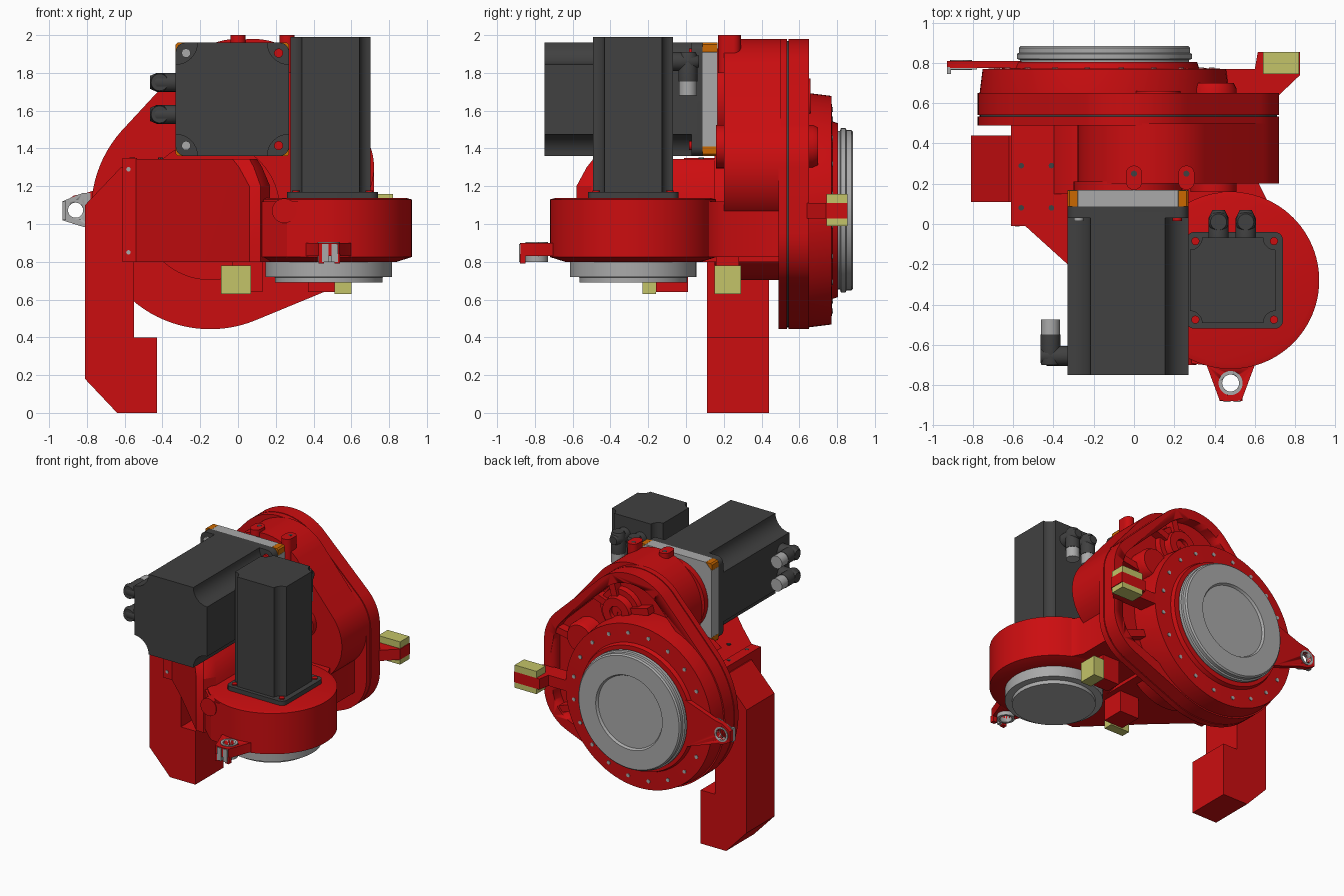
import bpy, bmesh, math
from mathutils import Vector
from mathutils.geometry import convex_hull_2d

cube = bpy.data.objects.get("Cube")
if cube:
    bpy.data.objects.remove(cube, do_unlink=True)


def material(name, rgb):
    m = bpy.data.materials.new(name)
    m.use_nodes = True
    m.diffuse_color = (*rgb, 1)
    m.node_tree.nodes["Principled BSDF"].inputs["Base Color"].default_value = (*rgb, 1)
    return m


RED = material("red paint", (0.60, 0.004, 0.005))
DARK = material("dark grey", (0.052, 0.052, 0.052))
GREY = material("light grey", (0.40, 0.40, 0.40))
YELLOW = material("pale yellow", (0.55, 0.55, 0.14))
ORANGE = material("orange", (0.60, 0.14, 0.0))

# Maps a profile point (u, v) and a depth w to a position, by extrusion axis
AXES = {"x": lambda u, v, w: (w, u, v),
        "y": lambda u, v, w: (u, w, v),
        "z": lambda u, v, w: (u, v, w)}


def loft(name, mat, axis, sections):
    """Join closed profiles [(points, depth), ...] with equal point counts."""
    bm = bmesh.new()
    loops = [[bm.verts.new(AXES[axis](p[0], p[1], w)) for p in pts] for pts, w in sections]
    n = len(loops[0])
    for a, b in zip(loops, loops[1:]):
        for i in range(n):
            bm.faces.new((a[i], a[(i + 1) % n], b[(i + 1) % n], b[i]))
    bm.faces.new(loops[0])
    bm.faces.new(loops[-1])
    bmesh.ops.recalc_face_normals(bm, faces=bm.faces)
    me = bpy.data.meshes.new(name)
    bm.to_mesh(me)
    bm.free()
    me.materials.append(mat)
    ob = bpy.data.objects.new(name, me)
    bpy.context.collection.objects.link(ob)
    bpy.ops.object.select_all(action="DESELECT")
    ob.select_set(True)
    bpy.context.view_layer.objects.active = ob
    bpy.ops.object.shade_smooth_by_angle(angle=math.radians(30))
    return ob


def prism(name, mat, axis, pts, w0, w1):
    return loft(name, mat, axis, [(pts, w0), (pts, w1)])


def circle(u, v, r, n=64):
    return [(u + r * math.cos(2 * math.pi * i / n), v + r * math.sin(2 * math.pi * i / n)) for i in range(n)]


def lathe(name, mat, axis, c, steps, n=64):
    """Stepped disc from (radius, depth) pairs."""
    return loft(name, mat, axis, [(circle(*c, r, n), w) for r, w in steps])


def box(name, mat, x, y, z):
    return prism(name, mat, "z", [(x[0], y[0]), (x[1], y[0]), (x[1], y[1]), (x[0], y[1])], *z)


def hull(circles, inset=0.0):
    pts = [Vector(p) for u, v, r in circles for p in circle(u, v, r - inset, 96)]
    return [pts[i] for i in convex_hull_2d(pts)]


def square(u, v, h, r, concave=False):
    """Square of half-size h with rounded or scooped corners."""
    pts = []
    for k in range(4):
        su, sv = ((1, 1), (-1, 1), (-1, -1), (1, -1))[k]
        d = h if concave else h - r
        for i in range(9):
            a = math.pi / 2 * (k + i / 8)
            if concave:
                a = math.pi * (1.5 + k / 2) - math.pi / 2 * i / 8
            pts.append((u + su * d + r * math.cos(a), v + sv * d + r * math.sin(a)))
    return pts


def cut(ob, cutter):
    mod = ob.modifiers.new("cut", "BOOLEAN")
    mod.object = cutter
    mod.solver = "EXACT"
    bpy.context.view_layer.objects.active = ob
    bpy.ops.object.modifier_apply(modifier="cut")
    bpy.data.objects.remove(cutter, do_unlink=True)


# --- Rear gear housing ---
AX = (-0.147, 1.073)
REAR = [(*AX, 0.63), (0.0, 1.60, 0.38), (0.40, 1.30, 0.32), (0.42, 0.95, 0.30)]
FRONT = [(0.08, 1.62, 0.36), (0.40, 1.30, 0.32), (0.15, 1.35, 0.35)]
prism("rear_housing_front", RED, "y", hull(FRONT), 0.20, 0.50)
prism("rear_housing_plate", RED, "y", hull(REAR), 0.49, 0.535)
prism("rear_housing_seam", DARK, "y", hull(REAR, 0.01), 0.53, 0.545)
rim = prism("rear_housing_rim", RED, "y", hull(REAR), 0.542, 0.65)
cut(rim, prism("pocket_cutter", RED, "y", hull(REAR, 0.075), 0.57, 0.70))
lathe("output_ring", RED, "y", AX, [(0.62, 0.55), (0.62, 0.65), (0.605, 0.77), (0.47, 0.775), (0.46, 0.805)], 96)
lathe("housing_neck", RED, "y", AX, [(0.37, 0.15), (0.37, 0.50)])
lathe("shaft_boss", RED, "y", (0.12, 1.66), [(0.17, 0.55), (0.16, 0.61), (0.12, 0.61), (0.11, 0.66), (0.05, 0.66), (0.05, 0.63)])
lathe("side_boss", RED, "y", (0.395, 1.41), [(0.115, 0.16), (0.115, 0.67), (0.10, 0.70)])
for i, (u, v, ang) in enumerate([(0.12, 1.66, 75), (0.12, 1.66, 165), (0.12, 1.66, 20), (0.40, 1.35, 10), (-0.147, 1.073, 135), (0.2, 0.95, -20)]):
    c, s = math.cos(math.radians(ang)), math.sin(math.radians(ang))
    L = {4: 0.6, 5: 0.44}.get(i, 0.26)
    prism("pocket_rib_%d" % i, RED, "y", [(u - s * .025, v + c * .025), (u + s * .025, v - c * .025),
          (u + c * L + s * .025, v + s * L - c * .025), (u + c * L - s * .025, v + s * L + c * .025)], 0.56, 0.635)

# Output flange with shallow recess
lathe("output_flange", GREY, "y", AX, [(0.42, 0.79), (0.42, 0.815), (0.435, 0.82), (0.435, 0.845), (0.425, 0.85),
      (0.425, 0.875), (0.415, 0.885), (0.275, 0.885), (0.265, 0.868)], 96)
for i in range(20):
    a = 2 * math.pi * (i + 0.5) / 20
    lathe("ring_bolt_%d" % i, GREY, "y", (AX[0] + 0.54 * math.cos(a), AX[1] + 0.54 * math.sin(a)),
          [(0.014, 0.76), (0.014, 0.777)], 12)

# Eye lugs on top of the housing
for x in (0.0, 0.26):
    prism("top_lug", RED, "z", hull([(x, 0.25, 0.04), (x, 0.21, 0.04)]), 1.80, 2.0)
    lathe("top_lug_hole", DARK, "z", (x, 0.25), [(0.015, 1.99), (0.015, 2.001)], 16)

# Index lug of the rear unit
prism("rear_index_lug", RED, "y", [(-0.56, 1.25), (-0.80, 1.165), (-0.87, 1.15), (-0.93, 1.11),
      (-0.93, 1.03), (-0.87, 1.0), (-0.80, 0.985), (-0.56, 0.90)], 0.775, 0.81)
lug = prism("rear_index_face", GREY, "y", [(-0.78, 1.165), (-0.82, 1.165), (-0.93, 1.12), (-0.93, 1.02),
            (-0.82, 0.985), (-0.78, 0.985)], 0.768, 0.775)
lathe("rear_index_bush", GREY, "y", (-0.86, 1.073), [(0.055, 0.765), (0.055, 0.815)], 32)
for o in ("rear_index_lug", "rear_index_face", "rear_index_bush"):
    cut(bpy.data.objects[o], prism("hole_cutter", GREY, "y", circle(-0.86, 1.073, 0.04, 32), 0.7, 0.9))
box("rear_index_tab", GREY, (-0.93, -0.91), (0.745, 0.78), (1.02, 1.12))

# --- Sensor bracket at the side ---
prism("sensor_bracket", RED, "z", [(0.42, 0.77), (0.6, 0.77), (0.615, 0.855), (0.825, 0.855), (0.825, 0.74),
      (0.72, 0.64), (0.42, 0.64)], 1.03, 1.11)
for z in ((0.99, 1.03), (1.11, 1.16)):
    box("sensor_pad", YELLOW, (0.64, 0.82), (0.745, 0.855), z)

# --- Connecting body under the large motor ---
low = [(-0.54, 0.5), (-0.54, -0.01), (-0.33, -0.20), (0.06, -0.58), (0.12, -0.58), (0.17, -0.5), (0.17, 0.5)]
top = [(-0.54, 0.5), (-0.54, -0.01), (-0.33, -0.20), (-0.03, -0.49), (0.06, -0.49), (0.10, -0.42), (0.10, 0.5)]
mid = [(a[0] * .4 + b[0] * .6, a[1] * .4 + b[1] * .6) for a, b in zip(low, top)]
loft("connecting_body", RED, "z", [(low, 0.80), (low, 1.20), (mid, 1.30), (top, 1.345)])
box("side_plate", RED, (-0.612, -0.535), (-0.01, 0.50), (0.80, 1.35))
for x in (-0.56, -0.41):
    for y in (0.08, 0.29):
        lathe("plate_screw", DARK, "z", (x, y), [(0.014, 1.33), (0.014, 1.352)], 12)
for z in (0.85, 1.29):
    lathe("plate_front_screw", GREY, "y", (-0.58, z), [(0.012, -0.013), (0.012, 0.01)], 12)

# Support foot
prism("support_foot", RED, "y", [(-0.64, 0), (-0.43, 0), (-0.43, 0.40), (-0.55, 0.40), (-0.55, 1.30),
      (-0.62, 1.30), (-0.81, 1.10), (-0.81, 0.18)], 0.11, 0.44)

# --- Front gear unit ---
C = (0.48, -0.28)
lathe("front_housing", RED, "z", C, [(0.36, 0.80), (0.44, 0.825), (0.44, 1.13), (0.41, 1.138)], 96)
prism("front_housing_neck", RED, "z", [(0.05, -0.50), (0.20, -0.64), (0.26, -0.69), (0.48, -0.715), (0.83, -0.03), (0.74, 0.03),
      (0.66, 0.12), (0.62, 0.20), (0.62, 0.5), (0.05, 0.5)], 0.825, 1.12)
lathe("front_housing_ear", RED, "y", (0.245, 1.07), [(0.065, -0.70), (0.065, -0.4)], 32)
lathe("front_output_flange", GREY, "z", C, [(0.285, 0.69), (0.285, 0.718), (0.335, 0.72), (0.335, 0.815), (0.30, 0.83)], 96)
prism("front_index_lug", RED, "z", [(0.29, -0.64), (0.36, -0.70), (0.425, -0.875), (0.455, -0.88), (0.505, -0.88),
      (0.535, -0.875), (0.60, -0.70), (0.67, -0.64)], 0.83, 0.90)
lathe("front_index_bush", GREY, "z", (0.48, -0.79), [(0.06, 0.80), (0.06, 0.905)], 32)
for o in ("front_index_lug", "front_index_bush"):
    cut(bpy.data.objects[o], prism("hole_cutter", GREY, "z", circle(0.48, -0.79, 0.042, 32), 0.7, 1.0))
for x in (0.425, 0.51):
    box("front_index_tab", RED, (x, x + 0.03), (-0.88, -0.85), (0.79, 0.84))
for x in (0.445, 0.495):
    box("front_index_key", GREY, (x, x + 0.035), (-0.885, -0.86), (0.80, 0.895))

# Sensors under the front unit
box("sensor_block_left", YELLOW, (0.51, 0.60), (0.15, 0.29), (0.63, 0.78))
box("sensor_holder_left", RED, (0.37, 0.51), (0.16, 0.28), (0.64, 0.83))
box("sensor_block_right", YELLOW, (-0.09, 0.07), (-0.23, -0.16), (0.63, 0.78))
box("sensor_holder_right", RED, (-0.03, 0.13), (-0.16, 0.01), (0.64, 0.83))

# --- Large motor ---
M = (-0.03, 1.66)
prism("large_motor_body", DARK, "y", square(*M, 0.30, 0.115, True), -0.75, 0.06)
prism("large_motor_flange", DARK, "y", square(*M, 0.30, 0.05), 0.03, 0.088)
h, c = 0.30, 0.05
octagon = [(M[0] + u * h, M[1] + v * h) for u, v in ((1, .83), (.83, 1), (-.83, 1), (-1, .83), (-1, -.83), (-.83, -1), (.83, -1), (1, -.83))]
prism("motor_adapter", GREY, "y", octagon, 0.085, 0.168)
for su in (-1, 1):
    for sv in (-1, 1):
        u, v = M[0] + su * h, M[1] + sv * h
        prism("adapter_corner", ORANGE, "y", [(u - su * c, v), (u - su * 0.01, v), (u, v - sv * 0.01), (u, v - sv * c)], 0.087, 0.166)
        lathe("large_motor_screw", GREY if su < 0 else RED, "y", (u - su * 0.055, v - sv * 0.055), [(0.024, 0.015), (0.024, 0.04)], 16)
lathe("motor_seat", RED, "y", M, [(0.27, 0.16), (0.27, 0.21)])

# --- Small motor ---
prism("small_motor_body", DARK, "z", square(0.49, -0.28, 0.212, 0.06, True), 1.14, 1.99)
prism("small_motor_flange", DARK, "z", square(0.50, -0.28, 0.24, 0.04), 1.13, 1.17)
for su in (-1, 1):
    for sv in (-1, 1):
        lathe("small_motor_screw", RED, "z", (0.50 + su * 0.195, -0.28 + sv * 0.195), [(0.02, 1.16), (0.02, 1.178)], 16)

# --- Cable connectors: dark elbow with a light grey threaded tip ---
for z in (1.75, 1.58):
    lathe("large_motor_plug", DARK, "x", (-0.655, z), [(0.05, -0.32), (0.05, -0.43), (0.035, -0.465)], 24)
    lathe("large_motor_elbow", DARK, "y", (-0.415, z), [(0.045, -0.70), (0.05, -0.68), (0.05, -0.55)], 24)
    lathe("large_motor_tip", GREY, "y", (-0.415, z), [(0.047, -0.55), (0.047, -0.475)], 24)
for x in (0.42, 0.555):
    lathe("small_motor_plug", DARK, "y", (x, 1.86), [(0.05, -0.08), (0.05, 0.03), (0.03, 0.07)], 24)
    lathe("small_motor_elbow", DARK, "z", (x, 0.01), [(0.05, 1.755), (0.05, 1.89), (0.04, 1.91)], 24)
    lathe("small_motor_tip", GREY, "z", (x, 0.01), [(0.047, 1.68), (0.047, 1.755)], 24)
